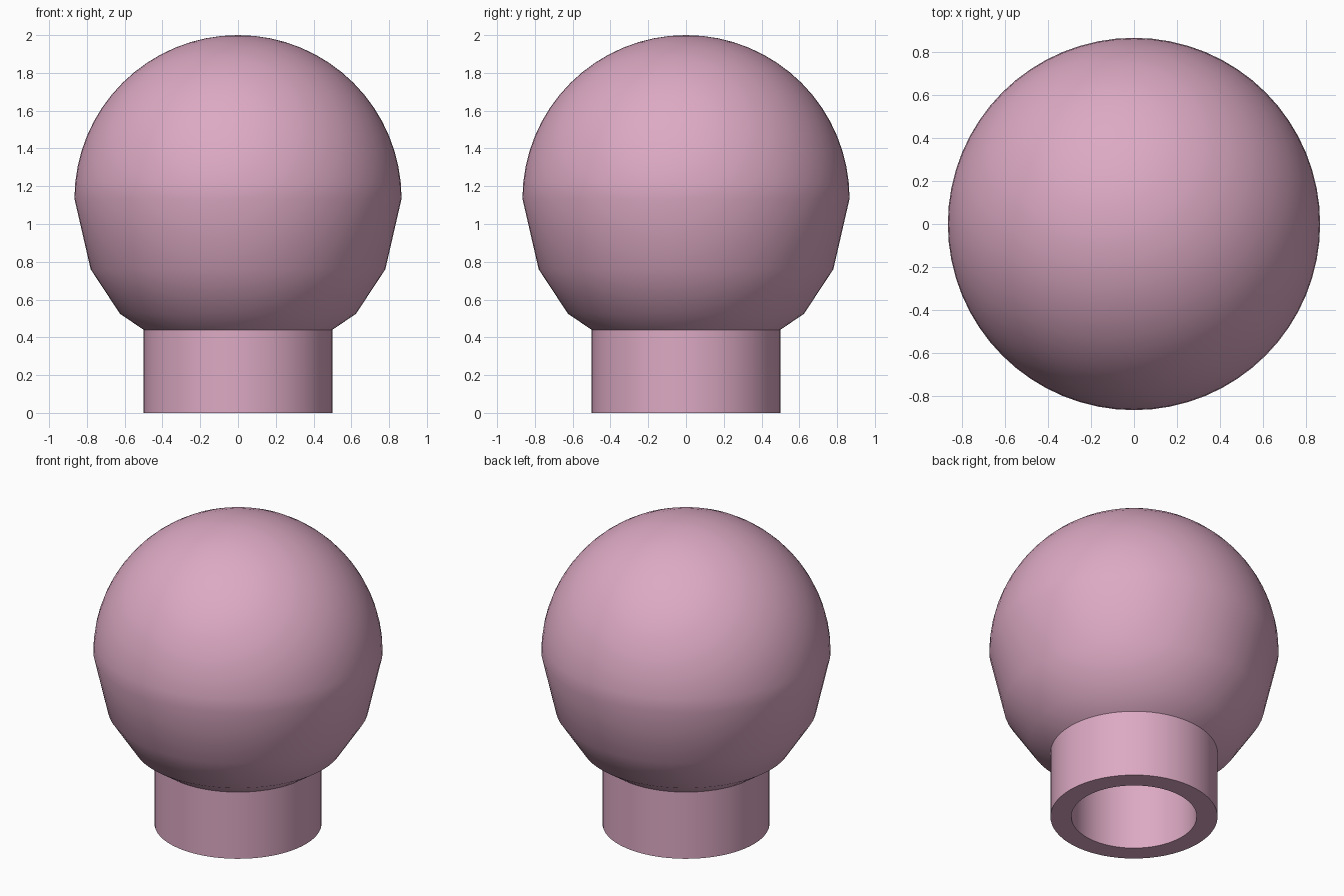
import bpy, bmesh, math

if "Cube" in bpy.data.objects:
    bpy.data.objects.remove(bpy.data.objects["Cube"])

SIDES = 64
R, CZ = 0.866, 1.134   # ball radius and centre height


def lathe(name, profile, material):
    """Revolve an (r, z) profile that starts and ends on the z axis."""
    bm = bmesh.new()
    verts = [bm.verts.new((r, 0, z)) for r, z in profile]
    edges = [bm.edges.new(pair) for pair in zip(verts, verts[1:])]
    bmesh.ops.spin(bm, geom=verts + edges, cent=(0, 0, 0), axis=(0, 0, 1),
                   angle=math.tau, steps=SIDES, use_merge=True)
    bmesh.ops.remove_doubles(bm, verts=bm.verts[:], dist=1e-4)
    bmesh.ops.recalc_face_normals(bm, faces=bm.faces[:])
    mesh = bpy.data.meshes.new(name)
    bm.to_mesh(mesh)
    bm.free()
    obj = bpy.data.objects.new(name, mesh)
    bpy.context.collection.objects.link(obj)
    mesh.materials.append(material)
    bpy.context.view_layer.objects.active = obj
    obj.select_set(True)
    bpy.ops.object.shade_smooth_by_angle(angle=math.radians(30))
    return obj


pink = bpy.data.materials.new("pink")
pink.diffuse_color = (0.72, 0.40, 0.55, 1)
pink.use_nodes = True
pink.node_tree.nodes["Principled BSDF"].inputs["Base Color"].default_value = pink.diffuse_color

# Fine upper dome, from the top down to the equator
STEPS = 16
dome = [(R * math.sin(i / STEPS * math.pi / 2), CZ + R * math.cos(i / STEPS * math.pi / 2))
        for i in range(STEPS + 1)]
# Coarser lower ball, then the straight neck
lower = [(0.78, 0.76), (0.625, 0.525), (0.5, 0.44), (0.5, 0.0)]
# Socket bored up through the neck
socket = [(0.375, 0.0), (0.375, 0.75), (0.0, 0.75)]

lathe("ball_finial", dome + lower + socket, pink)
